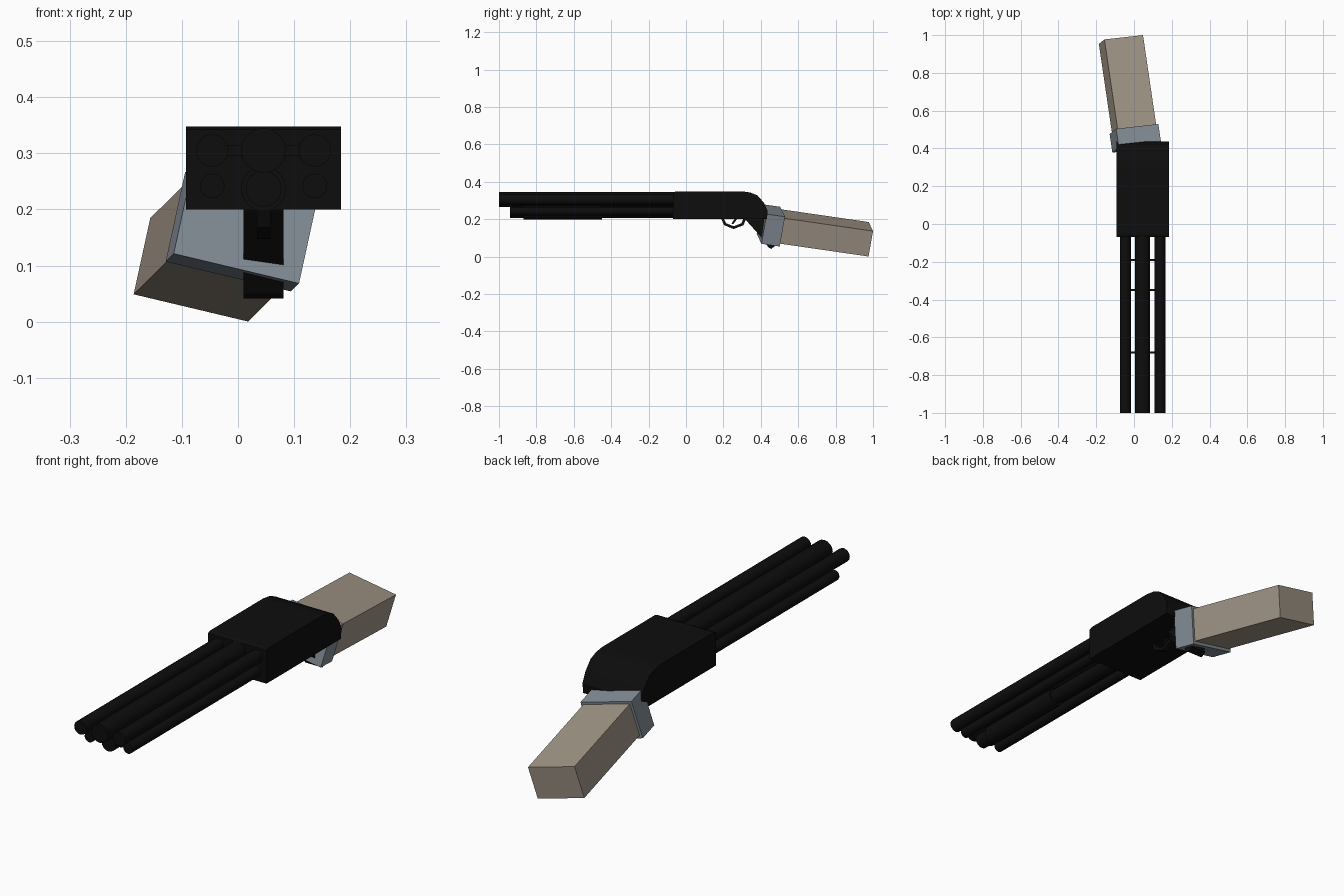
import bpy, bmesh, math
from mathutils import Vector

if "Cube" in bpy.data.objects:
    bpy.data.objects.remove(bpy.data.objects["Cube"])


def material(name, rgb):
    m = bpy.data.materials.new(name)
    m.diffuse_color = (*rgb, 1)
    m.use_nodes = True
    m.node_tree.nodes["Principled BSDF"].inputs["Base Color"].default_value = m.diffuse_color
    return m


BLACK = material("gunmetal_black", (0.004, 0.004, 0.004))
GLOVE = material("slate_blue_grey", (0.235, 0.275, 0.315))
SLEEVE = material("dusty_tan", (0.365, 0.312, 0.25))
CX = 0.0455  # centre line of the gun


def finish(name, bm, mat, smooth=False):
    bmesh.ops.recalc_face_normals(bm, faces=bm.faces)
    me = bpy.data.meshes.new(name)
    bm.to_mesh(me)
    bm.free()
    me.materials.append(mat)
    ob = bpy.data.objects.new(name, me)
    bpy.context.collection.objects.link(ob)
    if smooth:
        bpy.ops.object.select_all(action='DESELECT')
        ob.select_set(True)
        bpy.context.view_layer.objects.active = ob
        bpy.ops.object.shade_smooth_by_angle(angle=math.radians(40))
    return ob


def extrude_profile(name, yz, x0, x1, mat):
    """Extrude a side profile of (y, z) points along x."""
    bm = bmesh.new()
    face = bm.faces.new([bm.verts.new((x0, y, z)) for y, z in yz])
    ext = bmesh.ops.extrude_face_region(bm, geom=[face])
    verts = [v for v in ext["geom"] if isinstance(v, bmesh.types.BMVert)]
    bmesh.ops.translate(bm, verts=verts, vec=(x1 - x0, 0, 0))
    return finish(name, bm, mat)


def tube(name, x, z, r, y0, y1, sides=16):
    """Solid cylinder along y."""
    bm = bmesh.new()
    bmesh.ops.create_cone(bm, cap_ends=True, segments=sides,
                          radius1=r, radius2=r, depth=y1 - y0)
    for v in bm.verts:
        a, b, c = v.co
        v.co = (x + a, (y0 + y1) / 2 + c, z + b)
    return finish(name, bm, BLACK, True)


def oriented_box(name, corner, right, along, up, mat):
    """Box spanned by three edge vectors from one corner."""
    bm = bmesh.new()
    bmesh.ops.create_cube(bm, size=1)
    for v in bm.verts:
        a, b, c = (k + 0.5 for k in v.co)
        v.co = corner + right * a + along * b + up * c
    return finish(name, bm, mat)


# Wide receiver with rounded back
extrude_profile("receiver", [
    (-0.07, 0.20), (-0.07, 0.342), (-0.055, 0.348), (0.305, 0.348),
    (0.345, 0.342), (0.382, 0.327), (0.417, 0.287), (0.437, 0.243),
    (0.432, 0.20)], -0.093, 0.184, BLACK)

# Narrow pistol grip that passes through the hand
extrude_profile("grip", [
    (0.31, 0.21), (0.32, 0.195), (0.365, 0.145), (0.405, 0.10), (0.44, 0.05),
    (0.455, 0.041), (0.475, 0.055), (0.462, 0.12), (0.432, 0.21)],
    0.01, 0.081, BLACK)

# Trigger guard strap and trigger
outer = [(0.187, 0.205), (0.203, 0.168), (0.255, 0.147), (0.308, 0.168), (0.322, 0.205)]
inner = [(0.307, 0.205), (0.297, 0.178), (0.255, 0.162), (0.214, 0.178), (0.202, 0.205)]
extrude_profile("trigger_guard", outer + inner, CX - 0.012, CX + 0.012, BLACK)
extrude_profile("trigger", [(0.262, 0.205), (0.243, 0.176), (0.252, 0.173), (0.277, 0.205)],
                CX - 0.007, CX + 0.007, BLACK)

# Centre barrel, magazine tube and pump
tube("barrel_center", CX, 0.305, 0.04, -1.0, -0.06)
tube("magazine_center", CX, 0.237, 0.032, -0.94, -0.06)
tube("pump", CX, 0.237, 0.04, -0.87, -0.45)

# Side barrels, side tubes and the small struts that hold them
for side, s in (("left", -1), ("right", 1)):
    x = CX + s * 0.0915
    tube("barrel_" + side, x, 0.305, 0.029, -1.0, -0.06)
    tube("magazine_" + side, x, 0.242, 0.022, -0.94, -0.06)
    for i, y in enumerate((-0.68, -0.35, -0.19)):
        oriented_box(f"strut_{side}_{i + 1}",
                     Vector((CX + s * 0.03, y - 0.006, 0.295)),
                     Vector((s * 0.04, 0, 0)), Vector((0, 0.012, 0)),
                     Vector((0, 0, 0.02)), BLACK)

# Blocky forearm: shared tilted frame for the hand and sleeve
A = Vector((-0.144, 0.979, -0.142)).normalized()
R = Vector((0.961, 0.139, -0.234))
R = (R - A * R.dot(A)).normalized()
U = R.cross(A)
oriented_box("glove", Vector((-0.129, 0.476, 0.107)) - A * 0.1,
             R * 0.231, A * 0.1, U * 0.165, GLOVE)
oriented_box("sleeve", Vector((-0.186, 0.953, 0.0487)) - A * 0.49,
             R * 0.211, A * 0.49, U * 0.141, SLEEVE)
